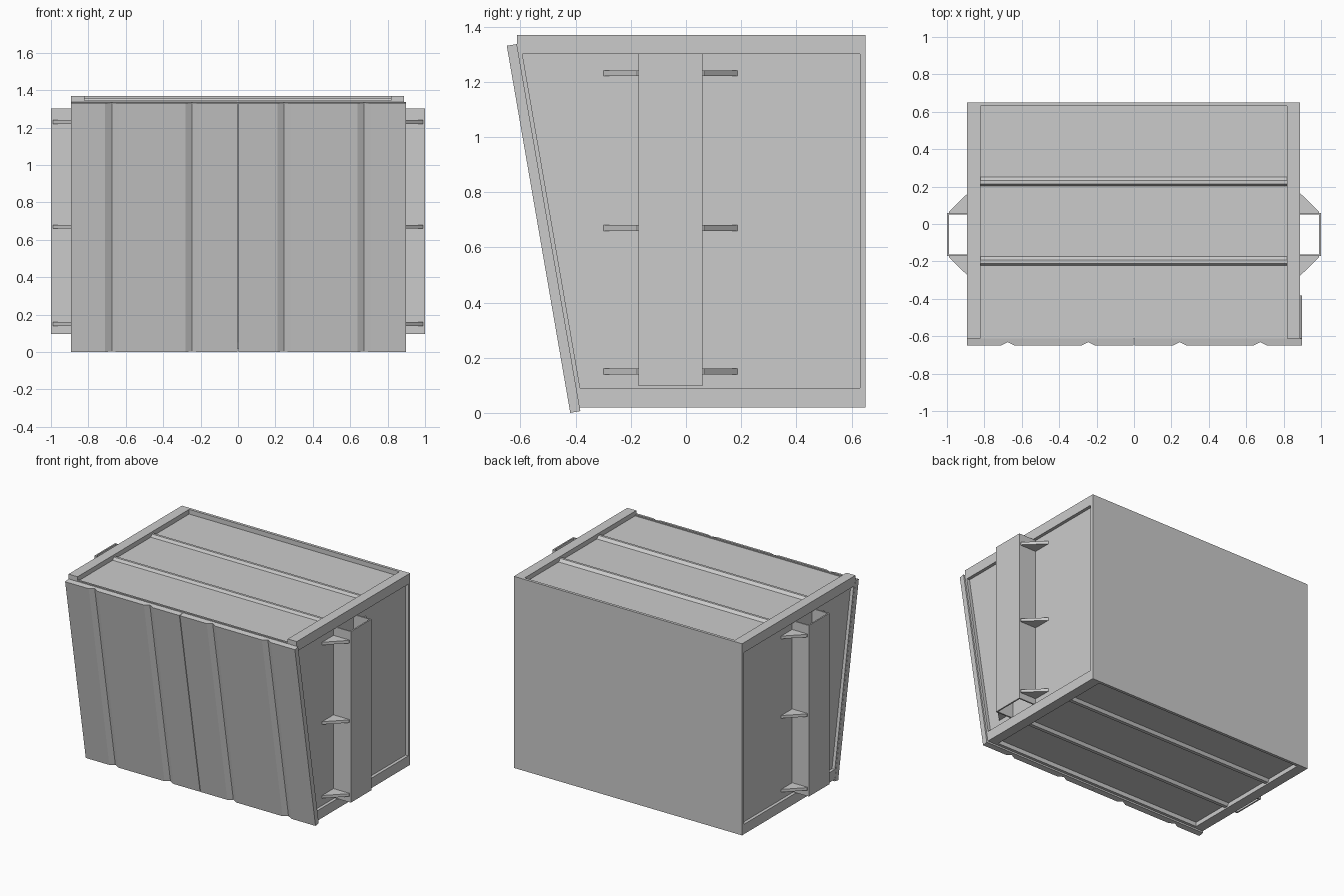
import bpy, bmesh
from mathutils import Vector

if "Cube" in bpy.data.objects:
    bpy.data.objects.remove(bpy.data.objects["Cube"])

L, R = -0.892, 0.887          # body sides
CX = (L + R) / 2


def prism(name, pts, vec):
    """Extrude a closed planar outline along a vector."""
    bm = bmesh.new()
    face = bm.faces.new([bm.verts.new(p) for p in pts])
    ext = bmesh.ops.extrude_face_region(bm, geom=[face])
    verts = [g for g in ext["geom"] if isinstance(g, bmesh.types.BMVert)]
    bmesh.ops.translate(bm, verts=verts, vec=Vector(vec))
    bmesh.ops.recalc_face_normals(bm, faces=bm.faces)
    me = bpy.data.meshes.new(name)
    bm.to_mesh(me)
    bm.free()
    ob = bpy.data.objects.new(name, me)
    bpy.context.collection.objects.link(ob)
    return ob


def along_x(name, yz, x0, x1):
    return prism(name, [(x0, y, z) for y, z in yz], (x1 - x0, 0, 0))


def box(name, x0, x1, y0, y1, z0, z1):
    return along_x(name, [(y0, z0), (y1, z0), (y1, z1), (y0, z1)], x0, x1)


def front_y(z):
    """Inner face of the sloping door plane at height z."""
    return -0.383 - 0.23 * (z - 0.006) / 1.33


# Recessed walls, roof and floor as one sloped-front body
along_x("body", [(front_y(0.05), 0.05), (0.64, 0.05), (0.64, 1.337), (front_y(1.337), 1.337)],
        L + 0.022, R - 0.022)

# Flat back panel
box("back_panel", L, R, 0.63, 0.65, 0.02, 1.37)

# Side rails and sloping front posts
for side, xo, s in (("left", L, 1), ("right", R, -1)):
    xi = xo + s * 0.07
    box(side + "_top_rail", xo, xi, -0.613, 0.631, 1.30, 1.37)
    along_x(side + "_bottom_rail",
            [(front_y(0.02), 0.02), (0.631, 0.02), (0.631, 0.09), (front_y(0.09), 0.09)], xo, xi)
    along_x(side + "_front_post",
            [(front_y(0.08), 0.08), (front_y(0.08) + 0.014, 0.08),
             (front_y(1.31) + 0.014, 1.31), (front_y(1.31), 1.31)], xo, xi)

# Small front lips of roof and floor
box("roof_front_lip", L + 0.07, R - 0.07, -0.613, -0.600, 1.32, 1.344)
box("floor_front_lip", L + 0.07, R - 0.07, -0.386, -0.366, 0.02, 0.06)

# Stiffening ribs on roof and floor
for i, y in enumerate((0.227, -0.198)):
    along_x(f"roof_rib_{i}", [(y - 0.025, 1.336), (y - 0.012, 1.355),
                              (y + 0.005, 1.355), (y + 0.025, 1.336)], L + 0.069, R - 0.069)
for i, y in enumerate((0.33, -0.07)):
    along_x(f"floor_rib_{i}", [(y - 0.025, 0.051), (y - 0.012, 0.03),
                               (y + 0.012, 0.03), (y + 0.025, 0.051)], L + 0.069, R - 0.069)

# Pair of sloping doors with V grooves
up = Vector((0, -0.23, 1.33))
out = Vector((0, -1.33, -0.23)).normalized()
base = Vector((0, -0.383, 0.0065))
T = 0.037
for side, s, edge in (("left", -1, 0.893), ("right", 1, 0.898)):
    prof = [(0.002, 0), (0.002, T)]
    for g in (0.245, 0.675):
        prof += [(g - 0.035, T), (g, T - 0.018), (g + 0.035, T)]
    prof += [(edge, T), (edge, 0)]
    prism(side + "_door", [base + Vector((s * x, 0, 0)) + out * t for x, t in prof], up)

# Open side channels with triangular gussets
for side, s in (("left", -1), ("right", 1)):
    chan = [(0.86, -0.172), (1.0, -0.172), (1.0, 0.06), (0.86, 0.06),
            (0.86, 0.05), (0.99, 0.05), (0.99, -0.162), (0.86, -0.162)]
    prism(side + "_channel", [(s * x, y, 0.097) for x, y in chan], (0, 0, 1.205))
    for i, z in enumerate((0.14, 0.66, 1.22)):
        for part, y, d in (("front", -0.172, -1), ("back", 0.06, 1)):
            tri = [(0.86, y), (0.99, y), (0.99, y + d * 0.006), (0.86, y + d * 0.132)]
            prism(f"{side}_{part}_gusset_{i}", [(s * a, b, z) for a, b in tri], (0, 0, 0.02))
